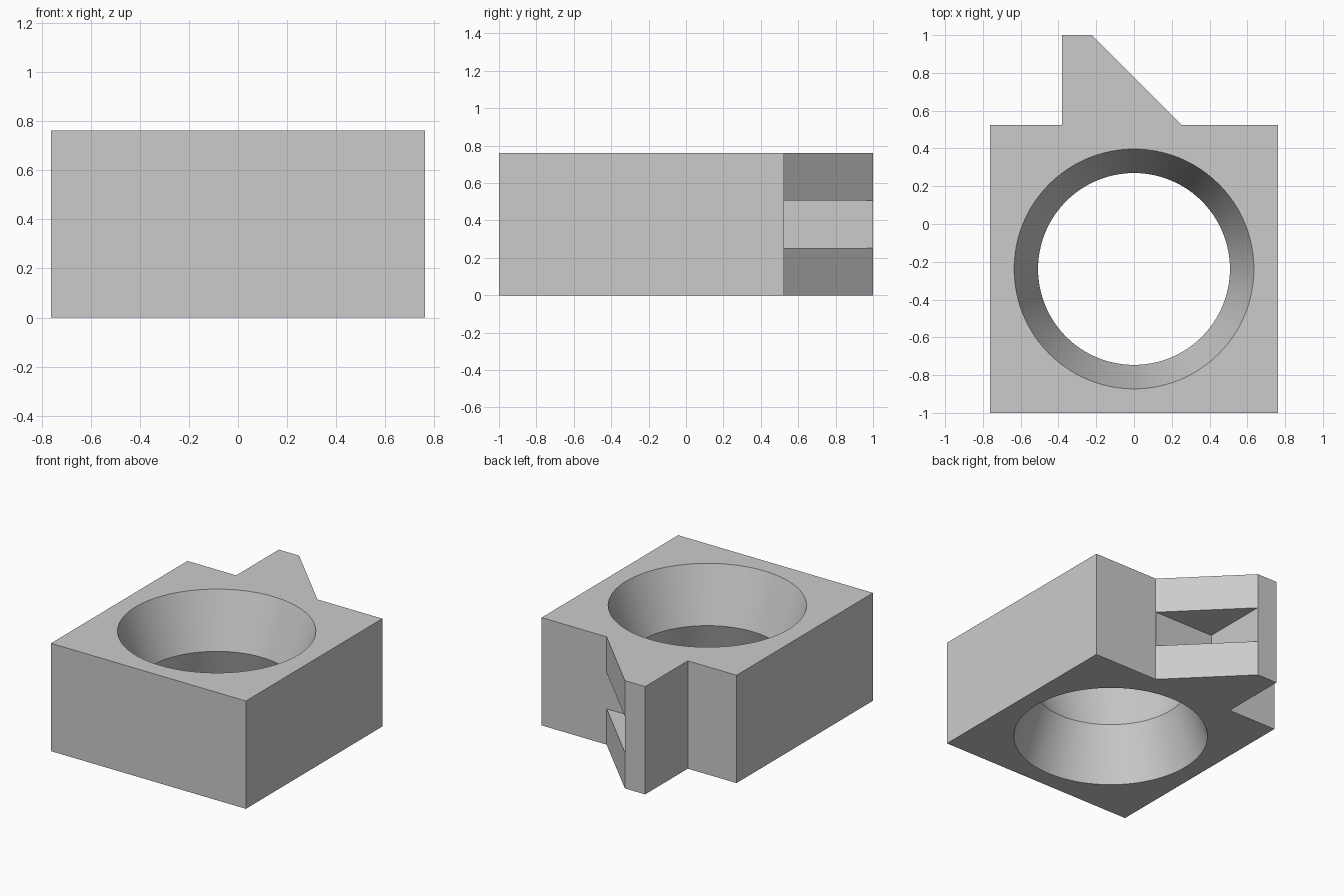
import bpy, bmesh, math

if "Cube" in bpy.data.objects:
    bpy.data.objects.remove(bpy.data.objects["Cube"], do_unlink=True)

U = 2 / 15.75          # design module
HALF = 6 * U           # half width of the block, also its height
BACK = -1 + 2 * HALF   # rear wall of the block
EPS = 0.001

grey = bpy.data.materials.new("plain grey")
grey.use_nodes = True
colour = (0.6, 0.6, 0.6, 1)
grey.diffuse_color = colour
grey.node_tree.nodes["Principled BSDF"].inputs["Base Color"].default_value = colour


def finish(name, bm):
    bmesh.ops.recalc_face_normals(bm, faces=bm.faces)
    mesh = bpy.data.meshes.new(name)
    bm.to_mesh(mesh)
    bm.free()
    mesh.materials.append(grey)
    ob = bpy.data.objects.new(name, mesh)
    bpy.context.collection.objects.link(ob)
    return ob


def prism(name, outline, z0, z1):
    bm = bmesh.new()
    face = bm.faces.new([bm.verts.new((x, y, z0)) for x, y in outline])
    up = bmesh.ops.extrude_face_region(bm, geom=[face])["geom"]
    for v in up:
        if isinstance(v, bmesh.types.BMVert):
            v.co.z = z1
    return finish(name, bm)


def hourglass(name, centre_y, waist, slope, zs, n=96):
    bm = bmesh.new()
    rings = []
    for z in zs:
        r = waist + abs(z - HALF / 2) * slope
        rings.append([bm.verts.new((r * math.cos(i * math.tau / n),
                                    centre_y + r * math.sin(i * math.tau / n), z))
                      for i in range(n)])
    for a, b in zip(rings, rings[1:]):
        for i in range(n):
            j = (i + 1) % n
            bm.faces.new((a[i], a[j], b[j], b[i]))
    bm.faces.new(rings[0])
    bm.faces.new(rings[-1])
    return finish(name, bm)


def cut(ob, cutter):
    cutter.hide_render = True
    mod = ob.modifiers.new("cut", "BOOLEAN")
    mod.operation = "DIFFERENCE"
    mod.solver = "EXACT"
    mod.object = cutter
    bpy.context.view_layer.objects.active = ob
    bpy.ops.object.modifier_apply(modifier=mod.name)
    bpy.data.objects.remove(cutter, do_unlink=True)


# Square block with the tapered fin on its rear wall
fin_x = -1.75 * U
block = prism("block_with_fin", [
    (-HALF, -1), (HALF, -1), (HALF, BACK), (2 * U, BACK),
    (fin_x, 1), (-3 * U, 1), (-3 * U, BACK), (-HALF, BACK)], 0, HALF)

# Double-tapered through hole, narrowest at mid height
cut(block, hourglass("hole_cutter", BACK - HALF, 4 * U, 1 / 3,
                     (-0.1, HALF / 2, HALF + 0.1)))

# Slot through the middle third of the fin's sloping side
x0, y0 = fin_x + EPS, BACK + EPS
cut(block, prism("slot_cutter", [(x0, y0), (0.5, y0), (0.5, 1.2), (x0, 1.2)],
                 HALF / 3, HALF * 2 / 3))

# Smooth hole walls with crisp edges
bpy.ops.object.select_all(action="DESELECT")
block.select_set(True)
bpy.context.view_layer.objects.active = block
bpy.ops.object.shade_smooth_by_angle(angle=math.radians(25))
